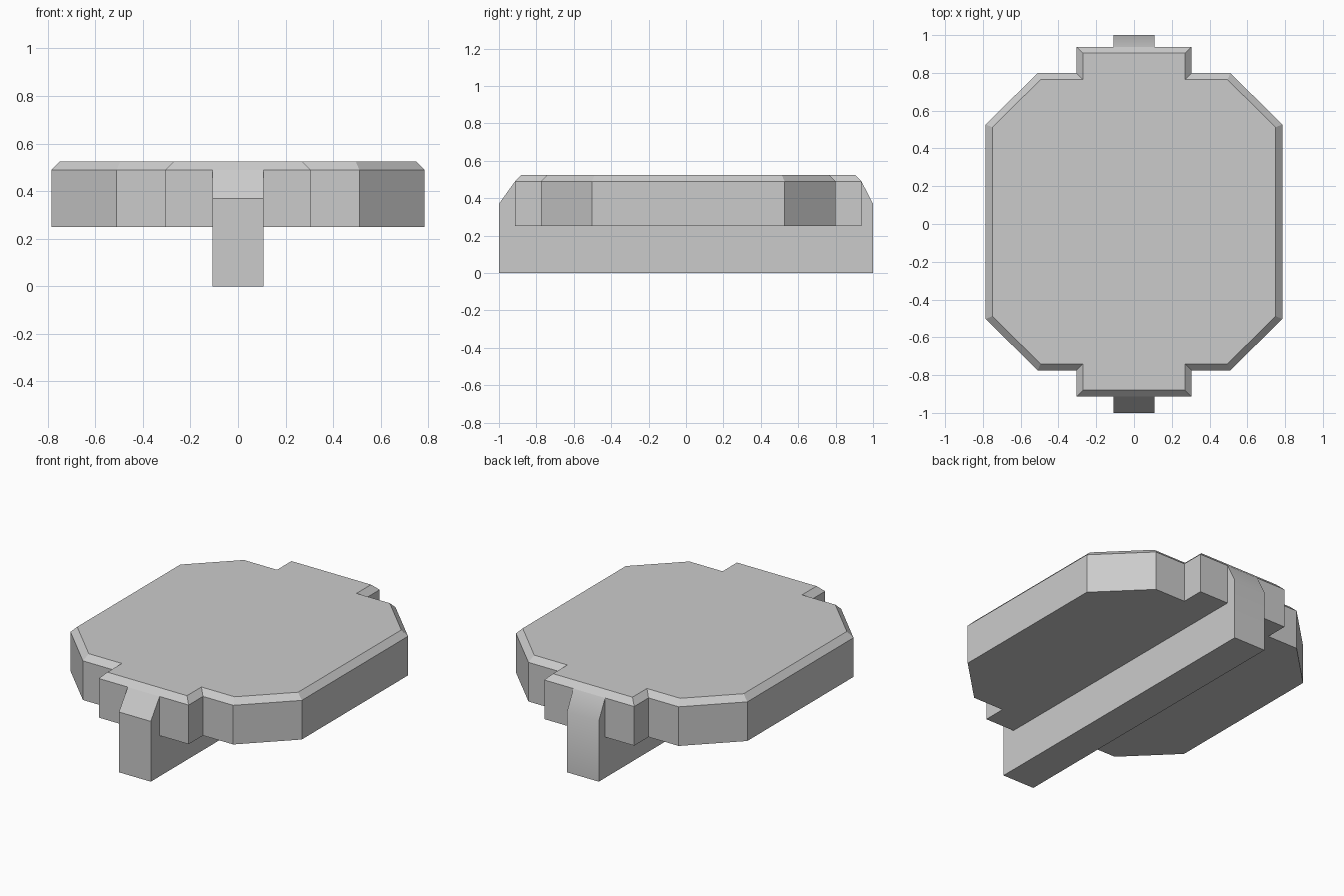
import bpy
import bmesh
from math import radians

cube = bpy.data.objects.get("Cube")
if cube:
    bpy.data.objects.remove(cube)

# Single plain grey
GREY = (0.6, 0.6, 0.6, 1.0)
grey = bpy.data.materials.new("light grey")
grey.use_nodes = True
grey.diffuse_color = GREY
grey.node_tree.nodes["Principled BSDF"].inputs["Base Color"].default_value = GREY


def loft(name, rings):
    """Join matching point rings with side walls and cap both ends."""
    bm = bmesh.new()
    loops = [[bm.verts.new(p) for p in ring] for ring in rings]
    n = len(loops[0])
    for low, high in zip(loops, loops[1:]):
        for i in range(n):
            j = (i + 1) % n
            bm.faces.new((low[i], low[j], high[j], high[i]))
    bm.faces.new(loops[0])
    bm.faces.new(loops[-1])
    bmesh.ops.recalc_face_normals(bm, faces=bm.faces)
    mesh = bpy.data.meshes.new(name)
    bm.to_mesh(mesh)
    bm.free()
    mesh.materials.append(grey)
    obj = bpy.data.objects.new(name, mesh)
    bpy.context.collection.objects.link(obj)
    return obj


def mirrored_outline(quarter, centre_y, z):
    """Mirror a quarter outline into a full ring at height z."""
    half = quarter + [(x, -y) for x, y in reversed(quarter)]
    full = half + [(-x, y) for x, y in reversed(half)]
    return [(x, y + centre_y, z) for x, y in full]


# Octagonal plate with an end tab front and back, and a chamfered top rim
outer = [(0.305, 0.926), (0.305, 0.787), (0.51, 0.787), (0.785, 0.515)]
inner = [(0.27, 0.892), (0.27, 0.752), (0.495, 0.752), (0.75, 0.5)]
loft("plate", [
    mirrored_outline(outer, 0.012, 0.25),
    mirrored_outline(outer, 0.012, 0.49),
    mirrored_outline(inner, 0.012, 0.525),
])

# Rail along the underside, with sloping ends that meet the plate rim
profile = [(-1, 0), (1, 0), (1, 0.37), (0.938, 0.49), (-0.914, 0.49), (-1, 0.37)]
rail = loft("rail", [[(x, y, z) for y, z in profile] for x in (-0.108, 0.108)])

# Soften only the shallow creases of the rail
bpy.ops.object.select_all(action="DESELECT")
rail.select_set(True)
bpy.context.view_layer.objects.active = rail
bpy.ops.object.shade_smooth_by_angle(angle=radians(30))
